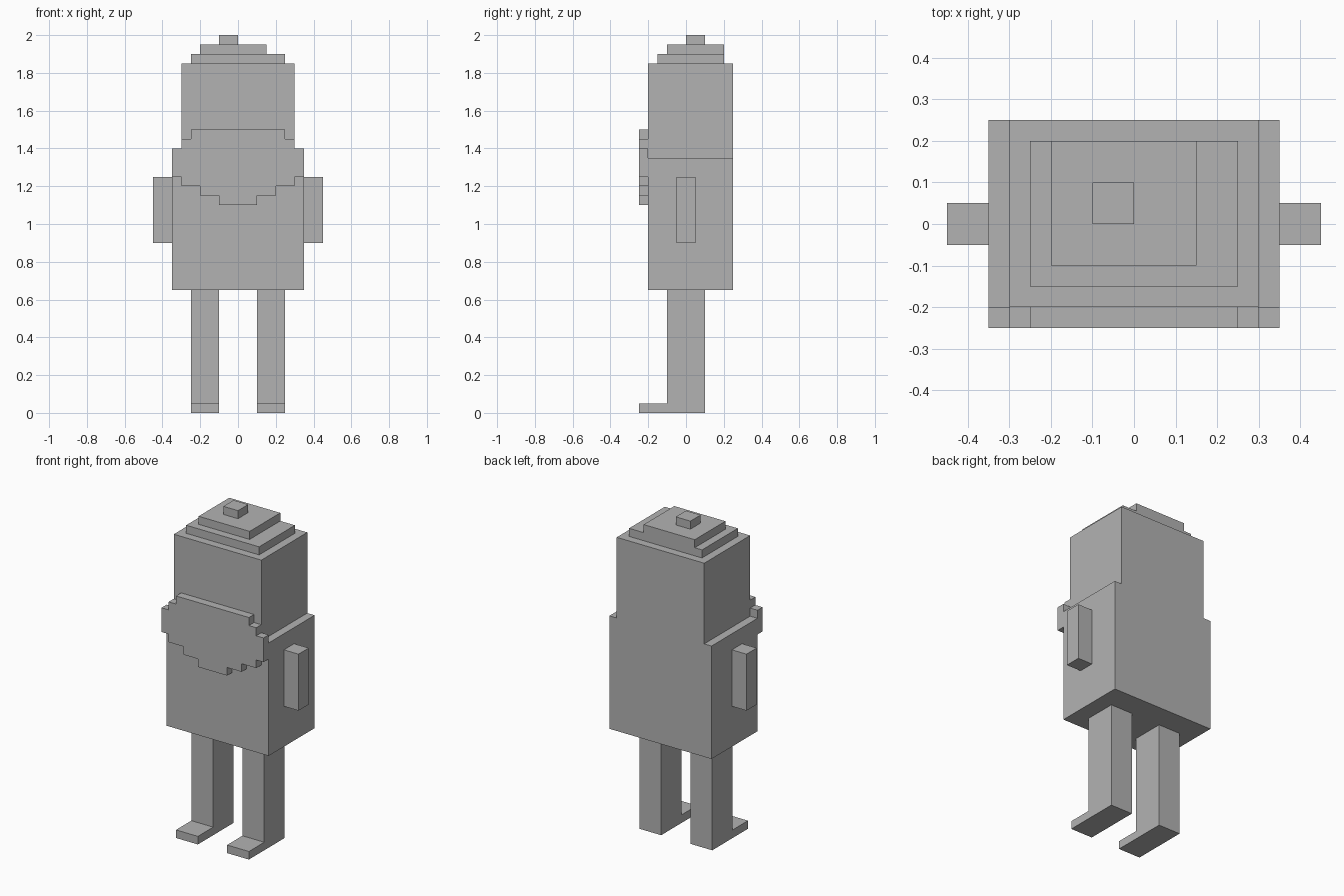
import bpy

if "Cube" in bpy.data.objects:
    bpy.data.objects.remove(bpy.data.objects["Cube"], do_unlink=True)

grey = bpy.data.materials.new("plain grey")
grey.use_nodes = True
colour = (0.45, 0.45, 0.45, 1)
grey.diffuse_color = colour
grey.node_tree.nodes["Principled BSDF"].inputs["Base Color"].default_value = colour


def make_object(name, verts, faces):
    mesh = bpy.data.meshes.new(name)
    mesh.from_pydata(verts, [], faces)
    mesh.materials.append(grey)
    obj = bpy.data.objects.new(name, mesh)
    bpy.context.collection.objects.link(obj)
    return obj


def extrude(name, outline, low, high, axis):
    """Extrude a counter-clockwise outline, (x, z) along y or (y, z) along x."""
    n = len(outline)
    if axis == "y":
        verts = [(a, d, b) for d in (low, high) for a, b in outline]
    else:
        verts = [(d, a, b) for d in (high, low) for a, b in outline]
    faces = [tuple(range(n)), tuple(reversed(range(n, 2 * n)))]
    faces += [(i, i + n, (i + 1) % n + n, (i + 1) % n) for i in range(n)]
    return make_object(name, verts, faces)


def box(name, x, y, z):
    outline = [(x[0], z[0]), (x[1], z[0]), (x[1], z[1]), (x[0], z[1])]
    return extrude(name, outline, y[0], y[1], "y")


def mirrored(right_half):
    """Complete an outline from its +x half, listed bottom to top."""
    return right_half + [(-x, z) for x, z in reversed(right_half)]


# Body and narrower head in one block
extrude("body_and_head", mirrored([(0.35, 0.65), (0.35, 1.35), (0.3, 1.35), (0.3, 1.85)]),
        -0.2, 0.25, "y")

# Stepped beard plate on the front
beard = [(0.1, 1.1), (0.1, 1.15), (0.2, 1.15), (0.2, 1.2), (0.3, 1.2), (0.3, 1.25),
         (0.35, 1.25), (0.35, 1.4), (0.3, 1.4), (0.3, 1.45), (0.25, 1.45), (0.25, 1.5)]
extrude("beard", mirrored(beard), -0.25, -0.2, "y")

# Stepped top of the head
box("crown_lower", (-0.25, 0.25), (-0.15, 0.2), (1.85, 1.9))
box("crown_upper", (-0.2, 0.15), (-0.1, 0.2), (1.9, 1.95))
box("crown_tip", (-0.1, 0), (0, 0.1), (1.95, 2))

# Arms, and legs with feet pointing forward
leg = [(-0.25, 0), (0.1, 0), (0.1, 0.65), (-0.1, 0.65), (-0.1, 0.05), (-0.25, 0.05)]
for side, s in (("left", 1), ("right", -1)):
    box(side + "_arm", sorted((s * 0.35, s * 0.45)), (-0.05, 0.05), (0.9, 1.25))
    low, high = sorted((s * 0.1, s * 0.25))
    extrude(side + "_leg", leg, low, high, "x")
